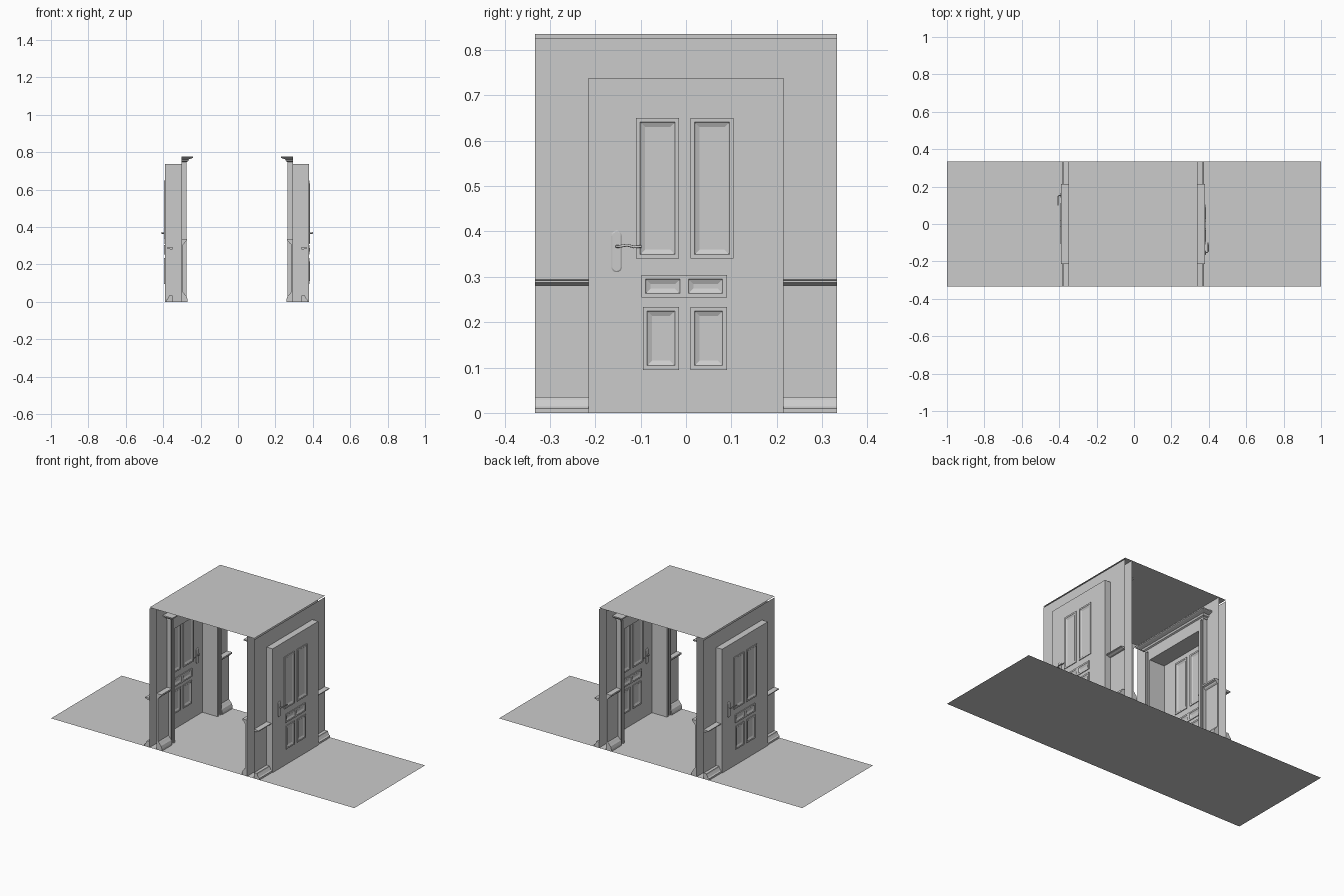
import bpy, bmesh, math
from mathutils import Vector

if "Cube" in bpy.data.objects:
    bpy.data.objects.remove(bpy.data.objects["Cube"])

CX = -0.005                      # centre line between the two walls
INNER, OUTER = 0.298, 0.345      # wall skins, distance from the centre line
FACE_OUT, FACE_IN = 0.384, 0.37  # door slab faces
TOP = 0.835


def place(s, u, y, z):
    """Local (distance from centre, y, z) to world; s=-1 turns it half way round."""
    return (s * u + CX, s * y, z)


def make(name, verts, faces, fix=True):
    me = bpy.data.meshes.new(name)
    bm = bmesh.new()
    vs = [bm.verts.new(v) for v in verts]
    for f in faces:
        bm.faces.new([vs[i] for i in f])
    if fix:
        bmesh.ops.recalc_face_normals(bm, faces=bm.faces)
    bm.to_mesh(me)
    bm.free()
    ob = bpy.data.objects.new(name, me)
    bpy.context.collection.objects.link(ob)
    return ob


def loft(name, rings, caps=(True, True)):
    n = len(rings[0])
    verts = [v for r in rings for v in r]
    faces = [(k * n + i, k * n + (i + 1) % n, (k + 1) * n + (i + 1) % n, (k + 1) * n + i)
             for k in range(len(rings) - 1) for i in range(n)]
    if caps[0]:
        faces.append(tuple(range(n))[::-1])
    if caps[1]:
        faces.append(tuple(range((len(rings) - 1) * n, len(rings) * n)))
    return make(name, verts, faces)


def block(name, s, u0, u1, y0, y1, z0, z1):
    ring = lambda z: [place(s, u, y, z) for u, y in ((u0, y0), (u1, y0), (u1, y1), (u0, y1))]
    return loft(name, [ring(z0), ring(z1)])


def moulding(name, s, base, d, profile, y0, y1):
    """Profile of (projection, z) run along y; d is the side it sticks out to."""
    loft(name, [[place(s, base + d * p, y, z) for p, z in profile] for y in (y0, y1)])


def panel(name, s, u, d, y0, y1, z0, z1):
    """Raised rim with a sloped, sunken field."""
    steps = ((0, 0), (0, .004), (.009, .004), (.011, .002), (.02, -.002))
    loft(name, [[place(s, u + d * h, y, z) for y, z in
                 ((y0 + i, z0 + i), (y1 - i, z0 + i), (y1 - i, z1 - i), (y0 + i, z1 - i))]
                for i, h in steps], caps=(False, True))


def handle(tag, s, u, d):
    # rounded back plate
    cy, cz, r, half = -.153, .356, .012, .034
    def ring(shrink, h):
        pts = []
        for k in range(20):
            a = math.pi * (k if k < 10 else k - 10) / 9 + (0 if k < 10 else math.pi)
            mid = cz + (half if k < 10 else -half)
            pts.append(place(s, u + d * h, cy + (r - shrink) * math.cos(a),
                             mid + (r - shrink) * math.sin(a)))
        return pts
    loft("handle_plate_" + tag, [ring(0, 0), ring(0, .003), ring(.003, .005)])
    # bent lever
    cu = bpy.data.curves.new("handle_lever_" + tag, 'CURVE')
    cu.dimensions = '3D'
    cu.bevel_depth, cu.bevel_resolution, cu.use_fill_caps = .003, 2, True
    path = ((0, -.153, .367), (.012, -.153, .367), (.018, -.147, .367),
            (.018, -.13, .37), (.018, -.115, .366), (.017, -.098, .367))
    sp = cu.splines.new('POLY')
    sp.points.add(len(path) - 1)
    for pt, (h, y, z) in zip(sp.points, path):
        pt.co = (*place(s, u + d * h, y, z), 1)
    bpy.context.collection.objects.link(bpy.data.objects.new(cu.name, cu))


# floor and ceiling sheets
make("floor", [(-1, -.333, 0), (1, -.333, 0), (1, .333, 0), (-1, .333, 0)], [(0, 1, 2, 3)], False)
make("ceiling", [(CX - OUTER, -.333, TOP), (CX + OUTER, -.333, TOP),
                 (CX + OUTER, .333, TOP), (CX - OUTER, .333, TOP)], [(0, 1, 2, 3)], False)

PANELS = {"tall_a": (-.11, -.015, .34, .65), "tall_b": (.01, .105, .34, .65),
          "mid_a": (-.098, -.004, .254, .304), "mid_b": (-.004, .09, .254, .304),
          "low_a": (-.095, -.015, .095, .234), "low_b": (.01, .09, .095, .234)}
WAINSCOT = ((0, 0), (.034, 0), (.034, .012), (.029, .028), (.022, .036), (.015, .045), (.01, .05),
            (.01, .308), (.018, .314), (.022, .322), (.031, .326), (.031, .335), (0, .335))
BASEBOARD = ((0, 0), (.035, 0), (.035, .01), (.028, .014), (.02, .028), (.018, .035), (0, .035))
RAIL = ((0, .281), (.012, .281), (.02, .285), (.03, .287), (.03, .292), (0, .294))
CORNICE = ((.028, .738), (.028, .748), (.036, .752), (.04, .762), (.058, .768), (.063, .771), (.063, .778))

for s, side in ((1, "right"), (-1, "left")):
    # wall skins with a doorway cut out
    for skin, u, top in (("inner", INNER, TOP), ("outer", OUTER, TOP - .008)):
        outline = [(-.333, 0), (-.2, 0), (-.2, .68), (.2, .68), (.2, 0), (.333, 0),
                   (.333, top), (-.333, top)]
        make(f"{skin}_wall_{side}", [place(s, u, y, z) for y, z in outline],
             [(0, 1, 2, 7), (2, 3, 6, 7), (3, 4, 5, 6)])
    # door slab and deep frame
    block(f"door_{side}", s, FACE_IN, FACE_OUT, -.215, .215, 0, .738)
    block(f"frame_head_{side}", s, .27, FACE_IN, -.215, .215, .68, .738)
    for e, end in ((-1, "a"), (1, "b")):
        block(f"jamb_{side}_{end}", s, .27, FACE_IN, e * .2, e * .215, 0, .68)
        # stepped casing beside the opening
        block(f"casing_{side}_{end}", s, .277, INNER, e * .215, e * .228, 0, .738)
        block(f"casing_edge_{side}_{end}", s, .27, INNER, e * .228, e * .236, 0, .738)
        # wainscot inside, skirting and rail outside
        moulding(f"wainscot_{side}_{end}", s, INNER, -1, WAINSCOT, e * .236, e * .333)
        moulding(f"baseboard_{side}_{end}", s, OUTER, 1, BASEBOARD, e * .215, e * .333)
        moulding(f"chair_rail_{side}_{end}", s, OUTER, 1, RAIL, e * .215, e * .333)
    # cornice over the doorway, returned at both ends
    loft(f"cornice_{side}", [[place(s, u, y, z) for u, y in
                              ((INNER, -.212 - p), (INNER - p, -.212 - p),
                               (INNER - p, .212 + p), (INNER, .212 + p))] for p, z in CORNICE])
    # panels and handles on both door faces
    for face, u, d in (("out", FACE_OUT, 1), ("in", FACE_IN, -1)):
        for key, box in PANELS.items():
            panel(f"panel_{key}_{side}_{face}", s, u + d * .0025, d, *box)
        handle(f"{side}_{face}", s, u, d)
